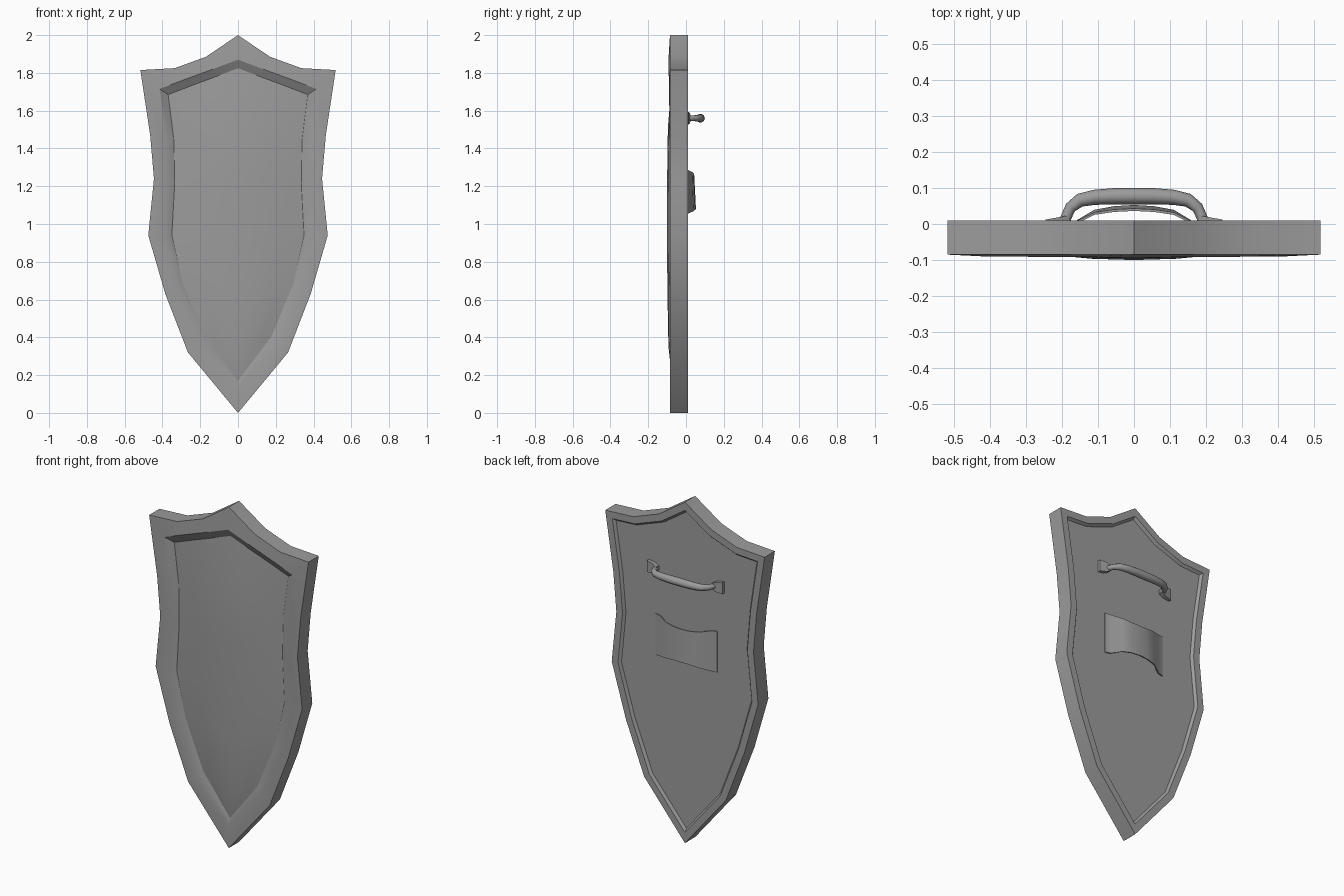
import bpy, bmesh, math
from mathutils import Vector

cube = bpy.data.objects.get("Cube")
if cube:
    bpy.data.objects.remove(cube, do_unlink=True)

grey = bpy.data.materials.new("steel grey")
grey.use_nodes = True
GREY = (0.33, 0.33, 0.33, 1)
grey.diffuse_color = GREY
grey.node_tree.nodes["Principled BSDF"].inputs["Base Color"].default_value = GREY


def finish(name, bm, angle=25):
    bmesh.ops.recalc_face_normals(bm, faces=bm.faces)
    mesh = bpy.data.meshes.new(name)
    bm.to_mesh(mesh)
    bm.free()
    mesh.materials.append(grey)
    ob = bpy.data.objects.new(name, mesh)
    bpy.context.collection.objects.link(ob)
    bpy.ops.object.select_all(action='DESELECT')
    ob.select_set(True)
    bpy.context.view_layer.objects.active = ob
    bpy.ops.object.shade_smooth_by_angle(angle=math.radians(angle))
    return ob


# Half outlines (x, z): four points along the top, five down the side, the tip
OUTLINE = [(0, 2), (.17, 1.885), (.335, 1.825), (.517, 1.815), (.465, 1.47),
           (.445, 1.24), (.475, .94), (.385, .63), (.265, .32), (0, 0)]
GROOVE = [(0, 1.87), (.138, 1.818), (.277, 1.767), (.415, 1.715), (.385, 1.45),
          (.375, 1.2), (.385, .93), (.32, .66), (.205, .365), (0, .13)]
FIELD = [(0, 1.825), (.123, 1.778), (.247, 1.732), (.37, 1.685), (.34, 1.45),
         (.335, 1.22), (.35, .94), (.295, .69), (.175, .40), (0, .17)]
N = 18


def ring(bm, half, ys):
    """Closed loop from a half outline; ys is one depth or one per point."""
    if not isinstance(ys, list):
        ys = [ys] * 10
    pts = [(x, y, z) for (x, z), y in zip(half, ys)]
    pts += [(-x, y, z) for x, y, z in pts[8:0:-1]]
    return [bm.verts.new(p) for p in pts]


def bridge(bm, a, b):
    for i in range(N):
        j = (i + 1) % N
        bm.faces.new((a[i], a[j], b[j], b[i]))


def inset(half, d):
    """Move a half outline inward by d."""
    pts = [Vector(p) for p in half]
    flip = lambda p: Vector((-p.x, p.y))
    pts = [flip(pts[1])] + pts + [flip(pts[8])]
    out = []
    for a, b, c in zip(pts, pts[1:], pts[2:]):
        u, v = (b - a).normalized(), (c - b).normalized()
        n, m = Vector((u.y, -u.x)), Vector((v.y, -v.x))
        out.append(tuple(b + (n + m) * d / (1 + n.dot(m))))
    return out


def panel(bm, loop, centre, peaks):
    """Fill a loop with rows bowed out to the given centre depths."""
    rows = [[loop[i % N] for i in (3, 2, 1, 0, -1, -2, -3)]]
    for k in range(1, 6):
        right, left = loop[3 + k], loop[15 - k]
        row = [right]
        for f in (2 / 3, 1 / 3, 0, -1 / 3, -2 / 3):
            edge = right.co.y
            row.append(bm.verts.new((f * right.co.x,
                                     edge + (centre[k - 1] - edge) * (1 - f * f),
                                     right.co.z + peaks[k - 1] * (1 - abs(f)))))
        rows.append(row + [left])
    for a, b in zip(rows, rows[1:]):
        for i in range(6):
            bm.faces.new((a[i], a[i + 1], b[i + 1], b[i]))
    for i in range(6):
        bm.faces.new((rows[-1][i], rows[-1][i + 1], loop[9]))


# Shield body: rim, sunken domed front, shallow recessed back
bm = bmesh.new()
FRONT, BACK, RECESS = -.085, .01, -.005
loops = [
    ring(bm, FIELD, [-.07, -.067, -.064, -.062, -.064, -.066, -.068, -.07, -.072, -.073]),
    ring(bm, GROOVE, [-.093, -.092, -.091, -.09] + [-.086] * 6),
    ring(bm, OUTLINE, FRONT),
    ring(bm, OUTLINE, BACK),
    ring(bm, inset(OUTLINE, .04), BACK),
    ring(bm, inset(OUTLINE, .052), RECESS),
]
for a, b in zip(loops, loops[1:]):
    bridge(bm, a, b)
panel(bm, loops[0], [-.096, -.1, -.1, -.099, -.093], [.06, .02, 0, -.02, -.05])
panel(bm, loops[-1], [RECESS] * 5, [.05, .02, 0, -.02, -.05])
finish("shield_body", bm, 28)

# Grip: tapered tube bowed out from the back, (x, y, radius)
bm = bmesh.new()
half = [(.195, -.006, .018), (.188, .02, .015), (.176, .046, .016),
        (.15, .066, .019), (.11, .074, .021), (.055, .077, .0225)]
path = half + [(0, .077, .023)] + [(-x, y, r) for x, y, r in half[::-1]]
SIDES = 10
sections = []
for i, (x, y, r) in enumerate(path):
    p, q = path[max(i - 1, 0)], path[min(i + 1, len(path) - 1)]
    t = Vector((q[0] - p[0], q[1] - p[1])).normalized()
    sections.append([])
    for s in range(SIDES):
        a = 2 * math.pi * s / SIDES
        c = r * math.cos(a)
        sections[-1].append(bm.verts.new((x - t.y * c, y + t.x * c,
                                          1.56 + r * math.sin(a))))
for a, b in zip(sections, sections[1:]):
    for s in range(SIDES):
        t = (s + 1) % SIDES
        bm.faces.new((a[s], a[t], b[t], b[s]))
bm.faces.new(sections[0])
bm.faces.new(sections[-1])
finish("grip", bm, 40)

# Flared mounting plates at the grip ends
for side, name in ((1, "left"), (-1, "right")):
    bm = bmesh.new()
    shape = [(.18, 1.545), (.205, 1.532), (.245, 1.526),
             (.245, 1.594), (.205, 1.588), (.18, 1.575)]
    lower = [bm.verts.new((side * x, RECESS - .001, z)) for x, z in shape]
    upper = [bm.verts.new((side * x, .024 - (x - .18) * .18, z)) for x, z in shape]
    bm.faces.new(lower)
    bm.faces.new(upper)
    for i in range(6):
        j = (i + 1) % 6
        bm.faces.new((lower[i], lower[j], upper[j], upper[i]))
    finish("grip_plate_" + name, bm)

# Arm strap: thin arched band, (x, y, bottom z, top z)
bm = bmesh.new()
half = [(.2, .0, 1.05, 1.29), (.165, .006, 1.052, 1.288),
        (.11, .036, 1.068, 1.275), (.055, .045, 1.076, 1.268)]
band = half + [(0, .048, 1.078, 1.266)] + [(-x, y, b, t) for x, y, b, t in half[::-1]]
cuts = []
for x, y, b, t in band:
    lean = .1 * y
    cuts.append([bm.verts.new(p) for p in (
        (x, y + lean, b), (x, y - lean, t),
        (x, y - lean - .007, t), (x, y + lean - .007, b))])
for a, b in zip(cuts, cuts[1:]):
    for s in range(4):
        t = (s + 1) % 4
        bm.faces.new((a[s], a[t], b[t], b[s]))
bm.faces.new(cuts[0])
bm.faces.new(cuts[-1])
finish("arm_strap", bm, 35)
